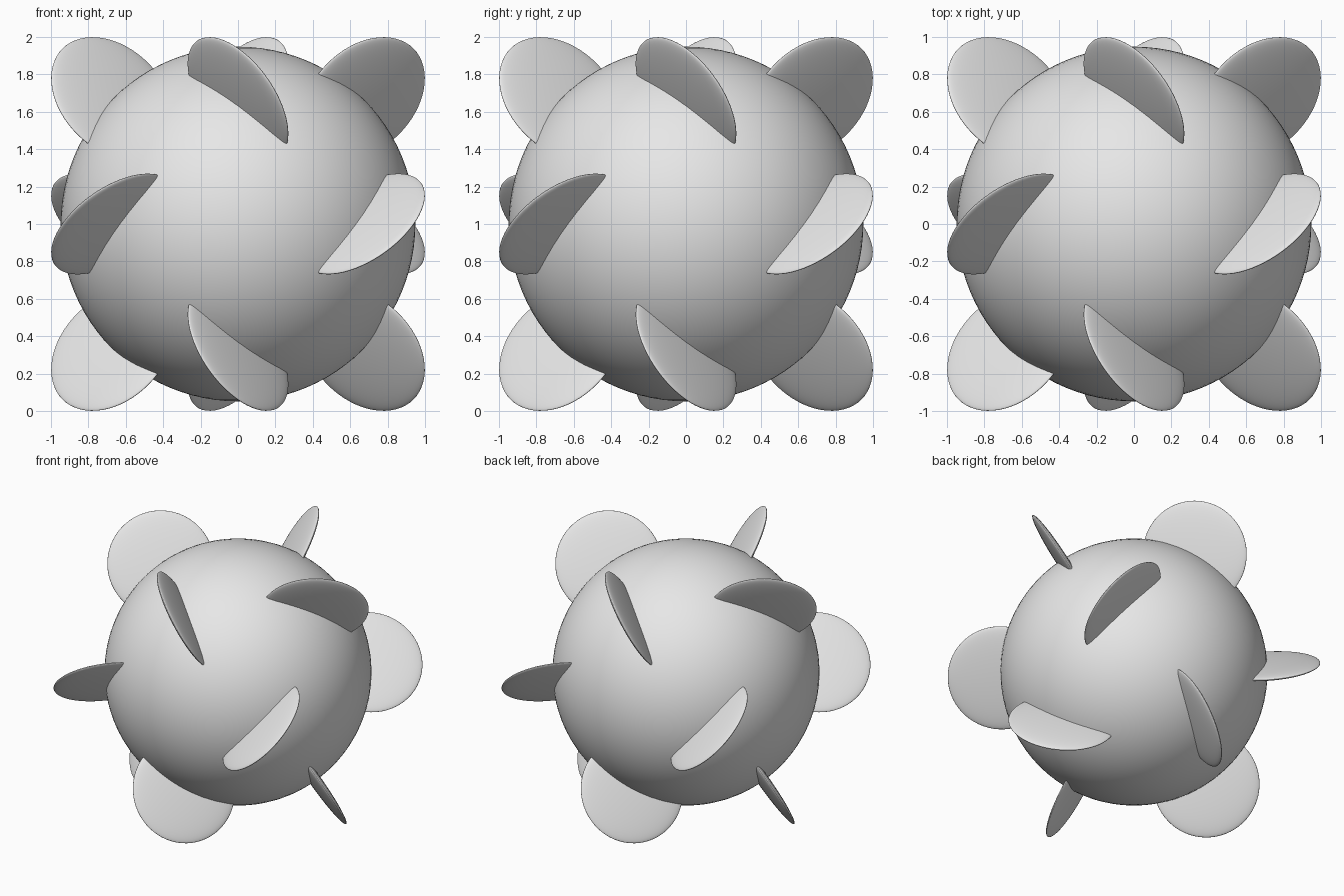
import bpy
from math import radians
from mathutils import Matrix, Vector

cube = bpy.data.objects.get("Cube")
if cube:
    bpy.data.objects.remove(cube, do_unlink=True)

BALL_R = 0.948    # ball radius
FIN_R = 0.379     # disc radius
FIN_H = 0.038     # half thickness of a disc
CENTRE = Matrix.Translation((0, 0, 1))

grey = bpy.data.materials.new("light_grey")
grey.use_nodes = True
grey.diffuse_color = (0.8, 0.8, 0.8, 1)
grey.node_tree.nodes["Principled BSDF"].inputs["Base Color"].default_value = (0.8, 0.8, 0.8, 1)


def smooth_sphere(name, segments, rings, matrix):
    bpy.ops.mesh.primitive_uv_sphere_add(segments=segments, ring_count=rings, radius=1)
    obj = bpy.context.object
    obj.name = name
    obj.data.materials.append(grey)
    bpy.ops.object.shade_smooth()
    obj.matrix_world = matrix
    return obj


# Central ball
smooth_sphere("ball", 96, 48, CENTRE @ Matrix.Scale(BALL_R, 4))

# One flattened disc: upright at the upper front, twisted half a right angle
outward = Vector((0, -1, 1)).normalized()
along = (Vector((1, 0, 0)) - Vector((0, 1, 1)).normalized()).normalized()
normal = outward.cross(along)
frame = Matrix((outward, along, normal)).transposed().to_4x4()
disc = (Matrix.Translation(outward * BALL_R) @ frame
        @ Matrix.Diagonal((FIN_R, FIN_R, FIN_H, 1)))

# Quarter turns about z fill the upper ring and, flipped over, the lower ring;
# the middle ring is the upper disc rolled onto its side
starts = {
    "upper_disc": Matrix.Identity(4),
    "middle_disc": Matrix.Rotation(radians(90), 4, "Y"),
    "lower_disc": Matrix.Rotation(radians(180), 4, "Y"),
}
for name, start in starts.items():
    for i in range(4):
        turn = Matrix.Rotation(radians(90 * i), 4, "Z")
        smooth_sphere(f"{name}_{i + 1}", 64, 32, CENTRE @ turn @ start @ disc)
